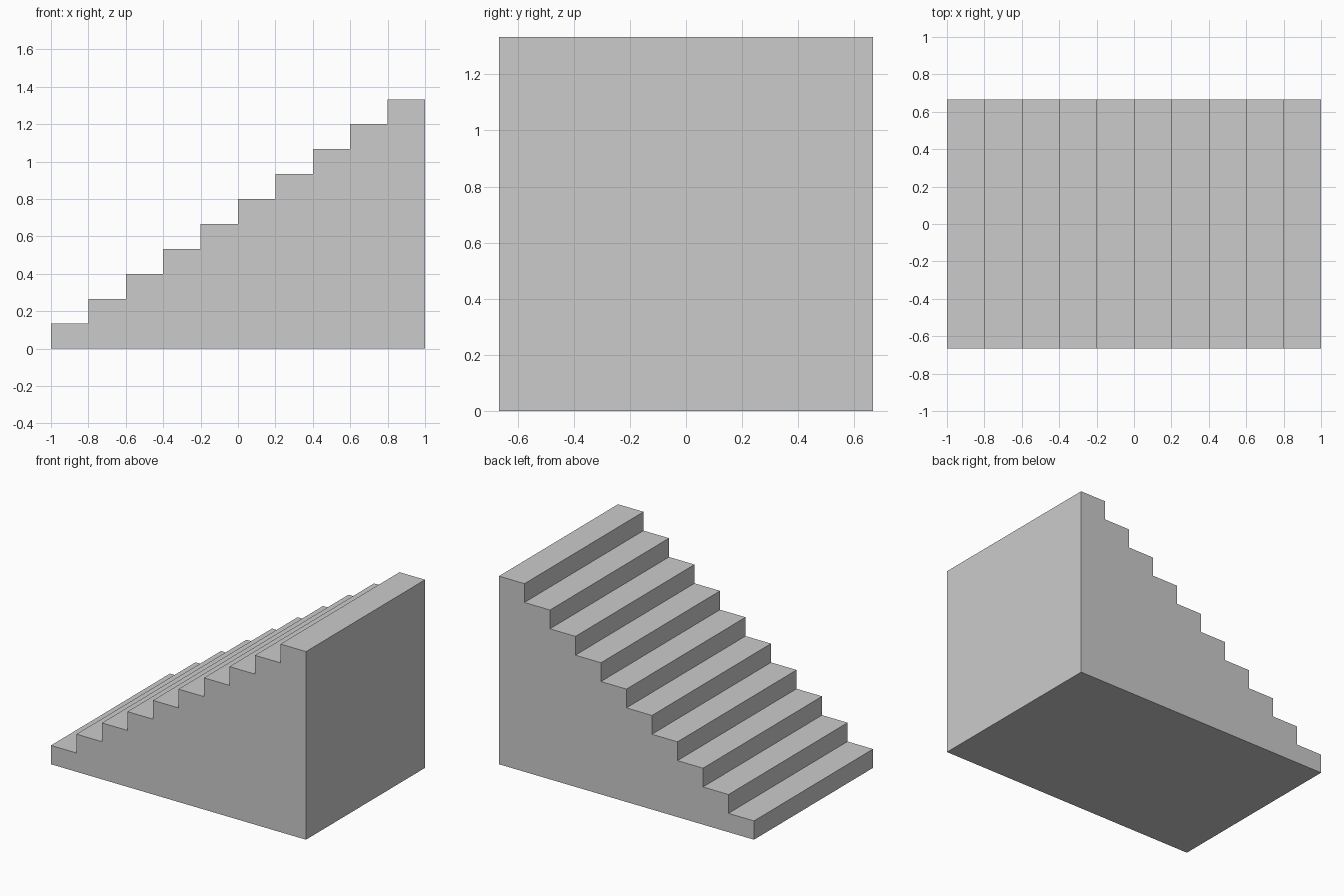
import bpy
import bmesh

if "Cube" in bpy.data.objects:
    bpy.data.objects.remove(bpy.data.objects["Cube"])

STEPS = 10
RUN = 2.0 / STEPS
RISE = 4.0 / 3.0 / STEPS
WIDTH = 4.0 / 3.0

# Stepped side profile in the xz plane
profile = [(-1.0, 0.0)]
for i in range(STEPS):
    z = (i + 1) * RISE
    profile += [(-1.0 + i * RUN, z), (-1.0 + (i + 1) * RUN, z)]
profile.append((1.0, 0.0))

# Solid staircase: one closed skin extruded across the width
bm = bmesh.new()
front = [bm.verts.new((x, -WIDTH / 2, z)) for x, z in profile]
back = [bm.verts.new((x, WIDTH / 2, z)) for x, z in profile]
bm.faces.new(front)
bm.faces.new(back[::-1])
n = len(profile)
for i in range(n):
    j = (i + 1) % n
    bm.faces.new((front[i], back[i], back[j], front[j]))
bmesh.ops.recalc_face_normals(bm, faces=bm.faces)

mesh = bpy.data.meshes.new("staircase")
bm.to_mesh(mesh)
bm.free()
staircase = bpy.data.objects.new("staircase", mesh)
bpy.context.collection.objects.link(staircase)
